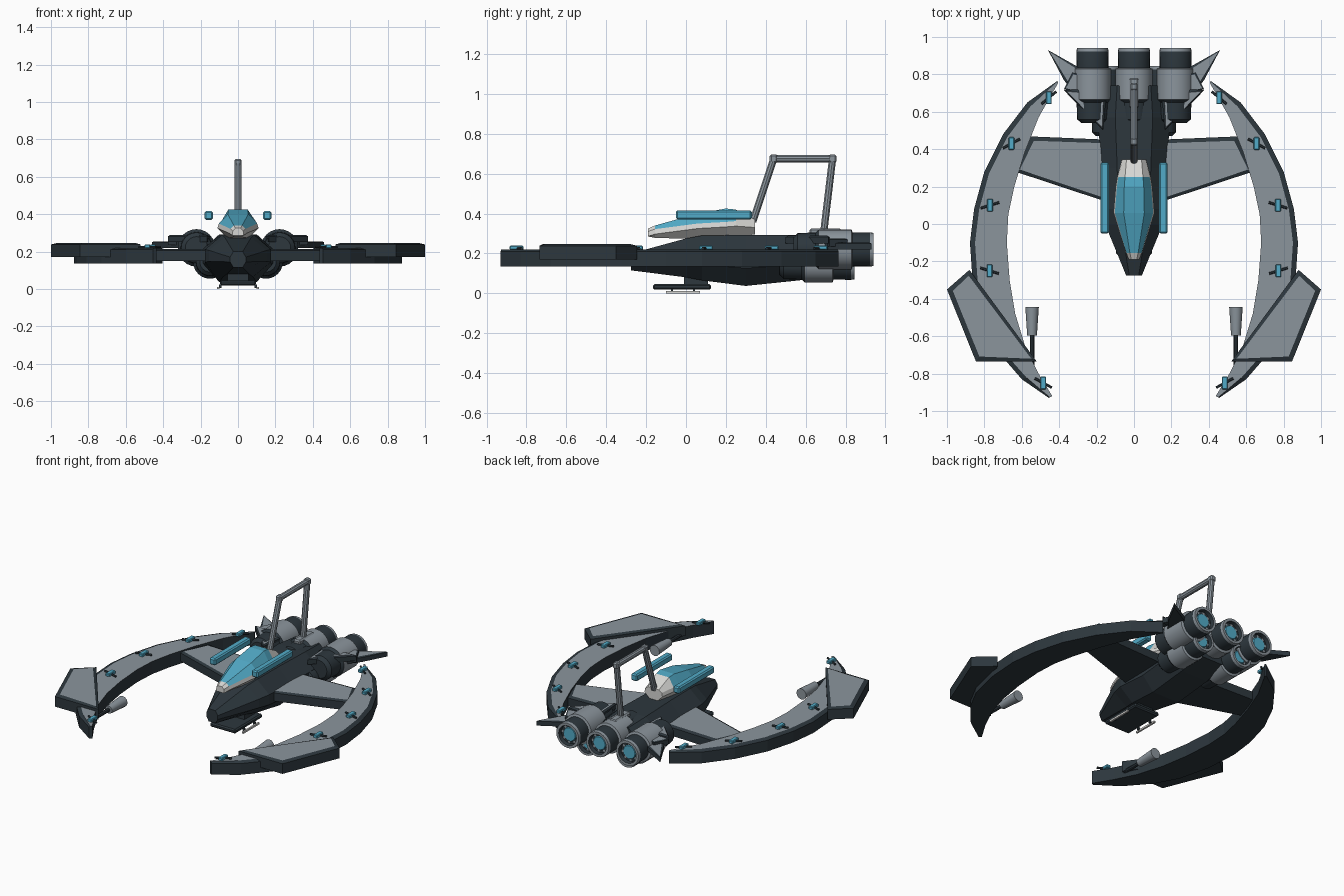
import bpy, bmesh, math
from mathutils import Vector

if "Cube" in bpy.data.objects:
    bpy.data.objects.remove(bpy.data.objects["Cube"])

def material(name, rgb):
    m = bpy.data.materials.new(name)
    m.diffuse_color = (*rgb, 1)
    m.use_nodes = True
    m.node_tree.nodes["Principled BSDF"].inputs["Base Color"].default_value = m.diffuse_color
    return m

MATS = [material("dark_armour", (0.026, 0.038, 0.047)),
        material("grey_panel", (0.26, 0.30, 0.335)),
        material("white_shell", (0.68, 0.68, 0.66)),
        material("teal_glow", (0.085, 0.41, 0.58))]
DARK, GREY, WHITE, TEAL = range(4)

def finish(name, bm, mirror=False, smooth=False):
    bmesh.ops.recalc_face_normals(bm, faces=bm.faces[:])
    me = bpy.data.meshes.new(name)
    bm.to_mesh(me)
    bm.free()
    for m in MATS:
        me.materials.append(m)
    ob = bpy.data.objects.new(name, me)
    bpy.context.collection.objects.link(ob)
    if smooth:
        for p in me.polygons:
            p.use_smooth = True
        me.set_sharp_from_angle(angle=math.radians(35))
    if mirror:
        ob.modifiers.new("mirror", 'MIRROR').use_mirror_merge = False
    return ob

def loft(name, sections, rule, mirror=False, smooth=False):
    """Skin closed sections; rule(i, j) gives the material of each quad."""
    bm = bmesh.new()
    rings = [[bm.verts.new(p) for p in s] for s in sections]
    n = len(rings[0])
    for i in range(len(rings) - 1):
        for j in range(n):
            k = (j + 1) % n
            f = bm.faces.new((rings[i][j], rings[i][k], rings[i + 1][k], rings[i + 1][j]))
            f.material_index = rule(i, j)
    bm.faces.new(rings[0][::-1]).material_index = rule(0, 0)
    bm.faces.new(rings[-1]).material_index = rule(len(rings) - 2, 0)
    return finish(name, bm, mirror, smooth)

def plate(name, outline, z0, z1, margin, mirror=True, rise=0.008):
    """Dark slab with a raised grey panel inset in its top."""
    bm = bmesh.new()
    lo = [bm.verts.new((x, y, z0)) for x, y in outline]
    hi = [bm.verts.new((x, y, z1)) for x, y in outline]
    n = len(lo)
    for j in range(n):
        k = (j + 1) % n
        bm.faces.new((lo[j], lo[k], hi[k], hi[j]))
    bm.faces.new(lo[::-1])
    top = bm.faces.new(hi)
    bmesh.ops.recalc_face_normals(bm, faces=bm.faces[:])
    bmesh.ops.inset_region(bm, faces=[top], thickness=margin, depth=rise)
    top.material_index = GREY
    return finish(name, bm, mirror)

def box(name, centre, size, mat, bevel=0.0, mirror=False):
    bm = bmesh.new()
    bmesh.ops.create_cube(bm, size=1)
    for v in bm.verts:
        v.co = Vector(c + a * s for c, a, s in zip(centre, v.co, size))
    if bevel:
        bmesh.ops.bevel(bm, geom=bm.edges[:], offset=bevel, segments=1, affect='EDGES')
    for f in bm.faces:
        f.material_index = mat
    return finish(name, bm, mirror)

def rod(name, a, b, r0, r1, mat, mirror=False, n=10):
    a, b = Vector(a), Vector(b)
    q = (b - a).to_track_quat('Z', 'Y')
    secs = [[c + q @ Vector((r * math.cos(t * math.tau / n), r * math.sin(t * math.tau / n), 0))
             for t in range(n)] for c, r in ((a, r0), (b, r1))]
    return loft(name, secs, lambda i, j: mat, mirror, True)

# Crescent wings with a dark outer rim
outer = [(.41, .765), (.57, .65), (.70, .48), (.80, .28), (.855, .08), (.877, -.1),
         (.862, -.32), (.81, -.53), (.73, -.68), (.60, -.83), (.455, -.93)]
inner = [(.405, .755), (.51, .57), (.585, .38), (.64, .20), (.672, .05), (.68, -.1),
         (.665, -.30), (.635, -.48), (.58, -.66), (.51, -.80), (.437, -.92)]
secs = []
for (ox, oy), (ix, iy) in zip(outer, inner):
    w = math.hypot(ox - ix, oy - iy)
    t = min(0.027, w * 0.3) / w
    mx, my = ox + (ix - ox) * t, oy + (iy - oy) * t
    secs.append([(ix, iy, .135), (ox, oy, .135), (ox, oy, .21), (mx, my, .22), (ix, iy, .22)])
loft("crescent_wing", secs, lambda i, j: GREY if j == 3 else DARK, mirror=True)

# Forward armour plates and inner wings
plate("wing_tip_armour", [(1.0, -.35), (.88, -.245), (.52, -.735), (.845, -.735)], .17, .238, .032)
plate("inner_wing", [(.12, .45), (.55, .468), (.635, .28), (.12, .11)], .15, .205, .027)

# Main hull: eight-sided sections (y, half width, top, bottom half widths, z low, z high)
hull = []
for y, w, wt, wb, zb, zt in [(-.275, .042, .025, .025, .115, .2), (.0, .155, .07, .06, .08, .275),
                             (.08, .176, .085, .08, .065, .29), (.3, .18, .09, .1, .037, .292),
                             (.57, .19, .1, .1, .065, .292), (.74, .15, .09, .09, .1, .28)]:
    h = zt - zb
    half = [(wb, zb), (w, zb + .35 * h), (w, zb + .65 * h), (wt, zt)]
    hull.append([(x, y, z) for x, z in half] + [(-x, y, z) for x, z in half[::-1]])
loft("hull", hull, lambda i, j: DARK)

# Cockpit shell with glass upper faces
pod = []
for y, w, wt, zb, zs, zt in [(-.19, .03, .014, .285, .31, .325), (-.155, .044, .022, .278, .322, .34),
                             (.06, .11, .055, .272, .35, .40), (.2, .098, .052, .28, .358, .425),
                             (.25, .09, .048, .285, .362, .42), (.345, .066, .04, .295, .355, .37)]:
    half = [(w * .5, zb), (w, zs - .025), (w * .93, zs), (wt, zt)]
    pod.append([(x, y, z) for x, z in half] + [(-x, y, z) for x, z in half[::-1]])
loft("cockpit", pod, lambda i, j: TEAL if 1 <= i <= 3 and 2 <= j <= 4 else WHITE)
box("side_glow_bar", (.157, .14, .393), (.046, .38, .046), TEAL, .008, True)

# Tail hoop
hoop = [(0, .335, .36), (0, .44, .675), (0, .735, .675), (0, .69, .30)]
for i in range(3):
    rod("tail_hoop_bar", hoop[i], hoop[i + 1], .019, .019, GREY)
for i in (1, 2):
    box("tail_hoop_joint", hoop[i], (.038, .04, .042), GREY, .008)

# Engines: lathe profile along y, with a striped vane ring around a glowing core
def engine(name, cx, cz, y0, y1, s, mirror):
    prof = [(y0, .06, DARK), (y0 + .02, .082, DARK), (y0 + .11, .085, DARK), (y0 + .125, .1, GREY),
            (y1 - .11, .1, GREY), (y1 - .105, .085, DARK), (y1 - .018, .086, GREY),
            (y1, .083, GREY), (y1, .066, DARK), (y1 - .025, .062, -1),
            (y1 - .025, .046, TEAL), (y1 - .02, .042, TEAL)]
    n = 24
    secs = [[(cx + s * r * math.cos(j * math.tau / n), y, cz + s * r * math.sin(j * math.tau / n))
             for j in range(n)] for y, r, m in prof]

    def rule(i, j):
        m = prof[i][2]
        return m if m >= 0 else (GREY if j % 3 == 0 else DARK)
    loft(name, secs, rule, mirror, True)

engine("centre_engine", 0, .22, .54, .94, 1, False)
engine("outer_engine", .222, .22, .54, .94, 1, True)
engine("lower_engine", .15, .145, .47, .845, .9, True)

# Engine fins, spikes and hoop base
plate("engine_fin", [(.165, .5), (.375, .715), (.3, .72), (.15, .66)], .25, .282, .016)
plate("engine_spike", [(.29, .66), (.375, .77), (.46, .93), (.30, .84)], .22, .25, .014, rise=.004)
plate("fin_barb", [(.28, .70), (.375, .72), (.33, .81), (.28, .80)], .235, .27, .012, rise=.004)
box("hoop_base", (0, .70, .305), (.05, .16, .04), GREY, .008)

# Marker lights clamped on the crescents
for x, y, a in [(.455, .675, -.7), (.655, .43, -.5), (.77, .10, -.3), (.772, -.25, .3), (.485, -.85, .5)]:
    box("marker_light", (x, y, .228), (.03, .068, .022), TEAL, .004, True)
    dx, dy = .052 * math.cos(a), .052 * math.sin(a)
    rod("marker_clamp", (x - dx, y - dy, .225), (x + dx, y + dy, .225), .007, .007, DARK, True, 6)

# Guns inside the crescent tips
rod("gun_body", (.545, -.445, .175), (.545, -.595, .175), .036, .026, GREY, True, 12)
rod("gun_barrel", (.545, -.59, .175), (.545, -.76, .175), .012, .012, DARK, True, 8)

# Belly slab and skids
box("belly_slab", (0, -.02, .032), (.19, .29, .028), DARK, .008)
box("belly_neck", (0, .05, .07), (.11, .12, .07), DARK)
box("belly_skid", (.105, -.015, .006), (.012, .17, .012), WHITE, 0, True)
for y in (-.07, .04):
    box("skid_strut", (.094, y, .015), (.014, .012, .018), DARK, 0, True)
